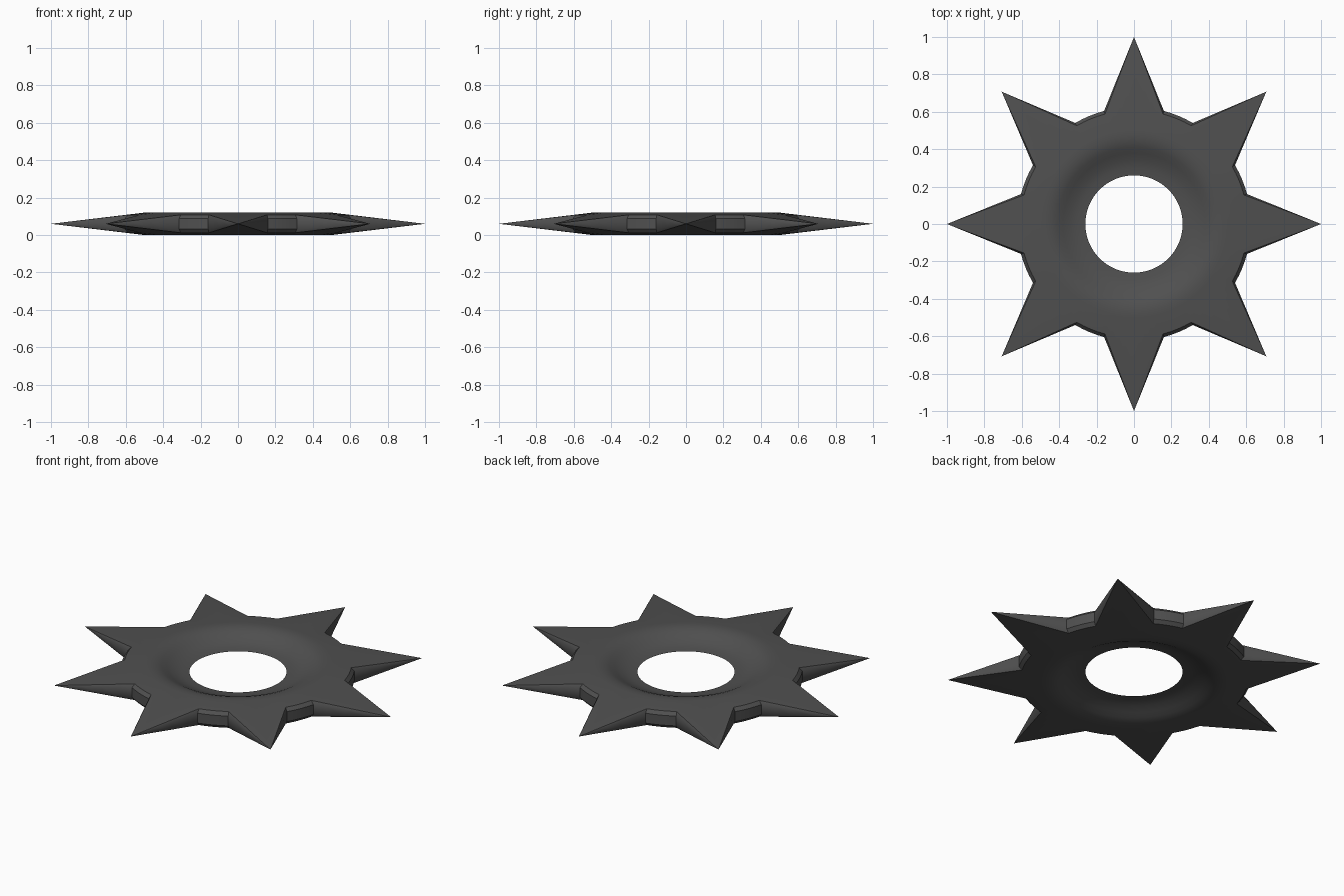
import bpy
import bmesh
from math import cos, sin, radians

cube = bpy.data.objects.get("Cube")
if cube:
    bpy.data.objects.remove(cube)

MID = 0.06          # height of the middle plane
POINTS = 8
CORNER = 14.8       # angle from a point's axis to its root corner
ROOT = 0.625        # radius of the rim between the points
CHAMFER = 0.017

steel = bpy.data.materials.new("dark steel")
steel.use_nodes = True
colour = (0.08, 0.08, 0.08, 1)
steel.diffuse_color = colour
steel.node_tree.nodes["Principled BSDF"].inputs["Base Color"].default_value = colour

# Dished section from the thin hole edge to the flat crest: radius, half thickness
DISH = [(0.26, 0), (0.30, 0.004), (0.34, 0.014), (0.38, 0.032),
        (0.41, 0.047), (0.44, 0.057), (0.47, 0.06), (0.50, 0.06)]


def along_point(angle, root):
    """Radius and remaining fraction on the line from tip to root corner."""
    a, c = radians(angle), radians(CORNER)
    x, y = root * cos(c), root * sin(c)
    t = sin(a) / (y * cos(a) + (1 - x) * sin(a))
    return t * y / sin(a) if angle else 1.0, t


def section(angle):
    """Half section from hole edge to rim at an angle from the point's axis."""
    if angle < CORNER:
        r_top, t = along_point(angle, ROOT - CHAMFER)
        r_rim, _ = along_point(angle, ROOT)
    else:
        r_top, r_rim, t = ROOT - CHAMFER, ROOT, 1
    return DISH + [(r_top, 0.048 * t), (r_rim, 0.029 * t)]


half = [0, 3.7, 7.4, 11.1, CORNER, 18.65]
sector = half + [22.5] + [45 - a for a in reversed(half[1:])]
columns = [(45 * i + a, section(min(a, 45 - a)))
           for i in range(POINTS) for a in sector]

# Throwing star: sections swept around the hole, mirrored below the middle
bm = bmesh.new()
loops = []
for angle, half_section in columns:
    a = radians(angle)
    closed = half_section + [(r, -h) for r, h in reversed(half_section)]
    loops.append([bm.verts.new((r * cos(a), r * sin(a), MID + h))
                  for r, h in closed])
for i, loop in enumerate(loops):
    following = loops[(i + 1) % len(loops)]
    for j in range(len(loop) - 1):
        bm.faces.new((loop[j], following[j], following[j + 1], loop[j + 1]))
bmesh.ops.remove_doubles(bm, verts=bm.verts, dist=0.0005)
bmesh.ops.recalc_face_normals(bm, faces=bm.faces)

mesh = bpy.data.meshes.new("throwing_star")
bm.to_mesh(mesh)
bm.free()
mesh.materials.append(steel)
star = bpy.data.objects.new("throwing_star", mesh)
bpy.context.collection.objects.link(star)
bpy.context.view_layer.objects.active = star
star.select_set(True)
bpy.ops.object.shade_smooth_by_angle(angle=radians(30))
